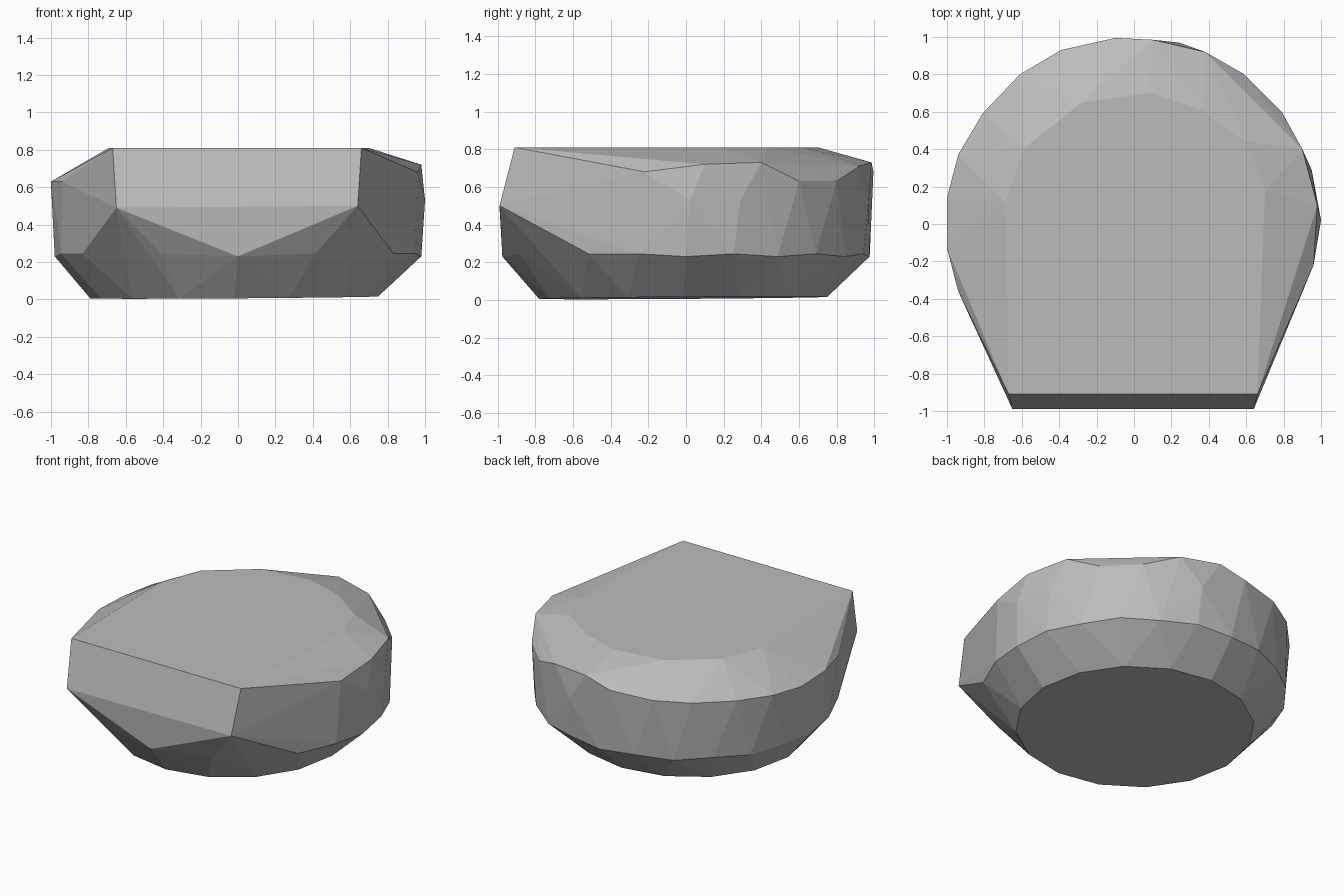
import bpy
import bmesh
from math import sin, cos, radians

cube = bpy.data.objects.get("Cube")
if cube:
    bpy.data.objects.remove(cube, do_unlink=True)

# Stone material
stone = bpy.data.materials.new("stone grey")
stone.use_nodes = True
grey = (0.5, 0.5, 0.5, 1)
stone.diffuse_color = grey
stone.node_tree.nodes["Principled BSDF"].inputs["Base Color"].default_value = grey

points = []

# Flat underside, slightly tilted
for i in range(16):
    a = radians(i * 22.5)
    x, y = 0.77 * sin(a) - 0.02, 0.765 * cos(a) - 0.015
    points.append((x, y, 0.011 + 0.007 * (x + y)))

# Lower shoulder, coarser towards the front
front_angles = (-155, -122, 122, 155, 180)
for a in [*range(-105, 106, 15), *front_angles]:
    t = radians(a)
    z = 0.245 if a % 30 else 0.23
    points.append((0.98 * sin(t), 0.975 * cos(t), z))

# Chipped front face: overhanging lip and top corners
points += [(-0.65, -0.99, 0.49), (0.64, -0.99, 0.5),
           (-0.67, -0.91, 0.81), (0.66, -0.91, 0.81)]

# Uneven upper rim, running round the back
points += [
    (0.96, -0.22, 0.68), (0.98, 0.1, 0.72), (0.9, 0.4, 0.73),
    (0.79, 0.6, 0.63), (0.59, 0.8, 0.63), (0.38, 0.92, 0.71),
    (0.1, 0.985, 0.73), (-0.1, 0.995, 0.68), (-0.39, 0.93, 0.66),
    (-0.61, 0.8, 0.65), (-0.81, 0.59, 0.64), (-0.94, 0.37, 0.63),
    (-1, 0.14, 0.62), (-1, -0.13, 0.63), (-0.94, -0.36, 0.63),
]

# Widest points of the side wall
points += [(1, 0.02, 0.53), (0.95, 0.29, 0.53), (0.24, 0.97, 0.52)]

# Back edge of the flat top
for x, y in ((0.68, 0), (0.7, 0.18), (0.6, 0.44), (0.36, 0.61),
             (0.08, 0.7), (-0.28, 0.65), (-0.58, 0.41), (-0.69, 0.12)):
    points.append((x, y, 0.81))

# Skin the rings with flat facets
bm = bmesh.new()
for p in points:
    bm.verts.new(p)
bmesh.ops.convex_hull(bm, input=bm.verts[:])
bmesh.ops.delete(bm, geom=[v for v in bm.verts if not v.link_faces], context='VERTS')
bmesh.ops.dissolve_limit(bm, angle_limit=radians(1), verts=bm.verts[:], edges=bm.edges[:])
bmesh.ops.recalc_face_normals(bm, faces=bm.faces[:])

mesh = bpy.data.meshes.new("boulder")
bm.to_mesh(mesh)
bm.free()
mesh.materials.append(stone)
boulder = bpy.data.objects.new("boulder", mesh)
bpy.context.collection.objects.link(boulder)
